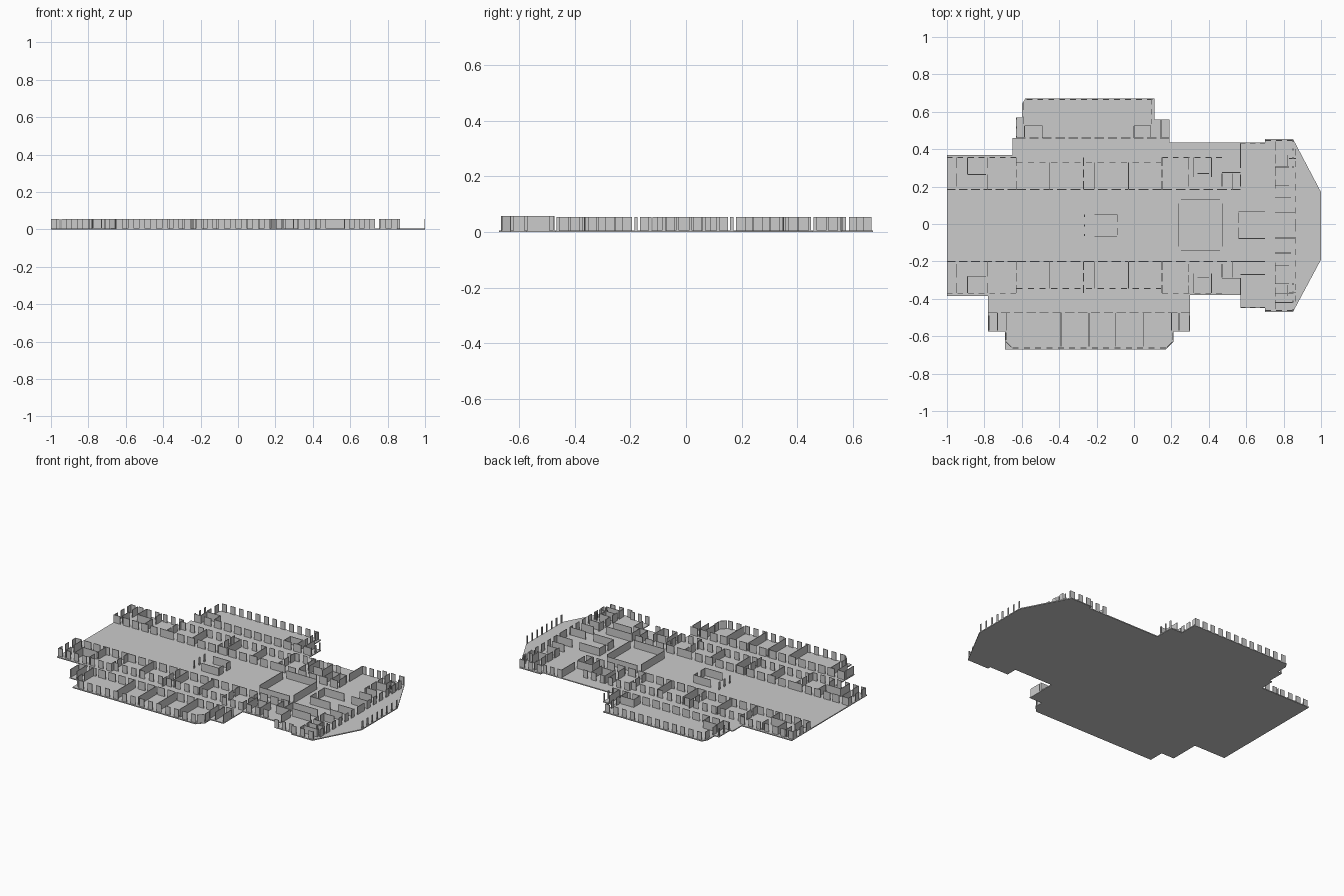
import bpy, bmesh, math
from mathutils import Vector, Matrix

FLOOR, TOP, THICK = 0.006, 0.055, 0.004
AXIS = -0.015                       # mirrored y = AXIS - y
STYLES = {"solid": None, "door": (0.05, 0.02), "window": (0.032, 0.028), "post": (0.012, 0.04)}


def finish(bm, name):
    mesh = bpy.data.meshes.new(name)
    bm.to_mesh(mesh)
    bm.free()
    obj = bpy.data.objects.new(name, mesh)
    bpy.context.collection.objects.link(obj)
    return obj


def wall(bm, x0, y0, x1, y1, style, top=TOP):
    """Straight run of wall panels, with gaps set by the style."""
    a, b = Vector((x0, y0, 0)), Vector((x1, y1, 0))
    d = b - a
    length = d.length
    n, panel = 1, length
    if STYLES[style]:
        dash, gap = STYLES[style]
        n = max(1, round((length + gap) / (dash + gap)))
        panel = dash * length / (n * (dash + gap) - gap)
    step = (length - panel) / (n - 1) if n > 1 else 0
    rot = Matrix.Rotation(math.atan2(d.y, d.x), 4, 'Z')
    for i in range(n):
        c = a + d.normalized() * (panel / 2 + i * step)
        c.z = (FLOOR + top) / 2
        bmesh.ops.create_cube(bm, size=1, matrix=Matrix.Translation(c) @ rot @
                              Matrix.Diagonal((panel, THICK, top - FLOOR, 1)))


def walls(name, runs, mirror=False, top=TOP):
    """runs: style -> list of (x0, y0, x1, y1)."""
    bm = bmesh.new()
    for style, segs in runs.items():
        for x0, y0, x1, y1 in segs:
            wall(bm, x0, y0, x1, y1, style, top)
            if mirror:
                wall(bm, x0, AXIS - y0, x1, AXIS - y1, style, top)
    return finish(bm, name)


# deck slab
outline = [(-1, .37), (-.65, .37), (-.65, .46), (-.63, .46), (-.63, .57), (-.60, .57),
           (-.60, .64), (-.58, .672), (.11, .672), (.11, .56), (.19, .56), (.19, .435),
           (.70, .435), (.70, .455), (.85, .455), (1, .17), (1, -.19), (.85, -.47),
           (.70, -.47), (.70, -.45), (.57, -.45), (.57, -.38), (.30, -.38), (.30, -.575),
           (.21, -.575), (.21, -.63), (.17, -.672), (-.65, -.672), (-.69, -.672), (-.69, -.575),
           (-.78, -.575), (-.78, -.385), (-1, -.385)]
bm = bmesh.new()
face = bm.faces.new([bm.verts.new((x, y, 0)) for x, y in outline])
ext = bmesh.ops.extrude_face_region(bm, geom=[face])
bmesh.ops.translate(bm, vec=(0, 0, FLOOR), verts=[v for v in ext["geom"] if isinstance(v, bmesh.types.BMVert)])
bmesh.ops.recalc_face_normals(bm, faces=bm.faces)
finish(bm, "deck_slab")

# central cabins on both sides of the main hall
walls("cabin_walls", {
    "door": [(-.63, .185, .15, .185)],
    "window": [(-.63, .33, .15, .33)],
    "solid": [(x, .185, x, .33) for x in (-.45, -.21, -.03)],
}, mirror=True)
walls("cabin_partitions", {
    "door": [(x, .185, x, .355) for x in (-.63, -.27, .15)],
}, mirror=True)

# rear rooms
walls("rear_room_walls", {
    "door": [(-1, .185, -.63, .185)],
    "window": [(-1, .355, -.63, .355), (-.998, .185, -.998, .355)],
    "solid": [(-.95, .20, -.95, .27), (-.95, .30, -.95, .355), (-.89, .265, -.89, .355),
              (-.89, .265, -.79, .265), (-.785, .185, -.785, .265), (-.785, .30, -.785, .355)],
}, mirror=True)

# forward rooms
walls("forward_room_walls", {
    "door": [(.15, .185, .57, .185), (.29, .20, .29, .355)],
    "window": [(.15, .355, .47, .355), (.57, .432, .70, .432)],
    "solid": [(.32, .25, .32, .355), (.415, .25, .415, .355), (.34, .27, .40, .27),
              (.47, .20, .47, .27), (.525, .185, .525, .27), (.47, .275, .57, .275)],
}, mirror=True)
walls("forward_side_walls", {
    "solid": [(.57, .20, .57, .265), (.57, .30, .57, .43),
              (.57, -.20, .70, -.20), (.57, -.27, .70, -.27), (.57, -.29, .57, -.38)],
})

# bow rooms
walls("bow_room_walls", {
    "window": [(.70, .447, .85, .447), (.865, -.007, .865, .40)],
    "door": [(.755, .19, .755, .44)],
    "solid": [(.755, .305, .83, .305), (.755, .205, .83, .205), (.755, .14, .84, .14),
              (.755, .06, .86, .06), (.82, .31, .82, .37), (.83, .35, .865, .35)],
    "post": [(.85, .30, .85, .45), (.998, .01, .998, .17)],
}, mirror=True)
walls("bow_port_dividers", {
    "solid": [(.755, -.37, .85, -.37), (.755, -.42, .85, -.42)],
})

# rooms standing free in the hall
walls("hall_block", {
    "solid": [(.25, .132, .46, .132), (.25, -.14, .46, -.14), (.237, -.12, .237, .11),
              (.475, -.12, .475, .11)],
})
walls("hall_booth", {
    "solid": [(-.21, .05, -.09, .05), (-.21, -.065, -.09, -.065)],
    "window": [(-.09, -.06, -.09, .05)],
    "post": [(-.265, -.065, -.265, .05)],
})
walls("bow_lobby", {
    "solid": [(.56, .065, .70, .065), (.56, -.078, .70, -.078)],
    "door": [(.56, -.075, .56, .062)],
})

# back bay
walls("back_bay_walls", {
    "window": [(-.575, .665, .10, .665), (.095, .535, .095, .665), (-.59, .535, -.59, .65)],
    "door": [(-.63, .46, .19, .46)],
    "solid": [(-.585, .46, -.585, .525), (-.585, .525, -.49, .525), (-.49, .46, -.49, .525),
              (0, .46, 0, .525), (0, .525, .09, .525), (.09, .46, .09, .525),
              (.145, .46, .145, .56)],
    "post": [(-.627, .46, -.627, .57), (.188, .46, .188, .555)],
})

# front bay
walls("front_bay_walls", {
    "window": [(-.65, -.663, .17, -.663)],
    "door": [(-.78, -.475, .30, -.475)],
    "solid": [(x, -.475, x, -.655) for x in (-.39, -.24, -.10, .05)]
    + [(x, -.475, x, -.57) for x in (-.73, -.68, .20, .24)]
    + [(-.685, -.63, -.655, -.66), (.205, -.63, .175, -.66), (-.775, -.49, -.775, -.57),
       (.297, -.49, .297, -.57), (-.685, -.58, -.685, -.62), (.205, -.58, .205, -.62)],
}, top=0.057)
